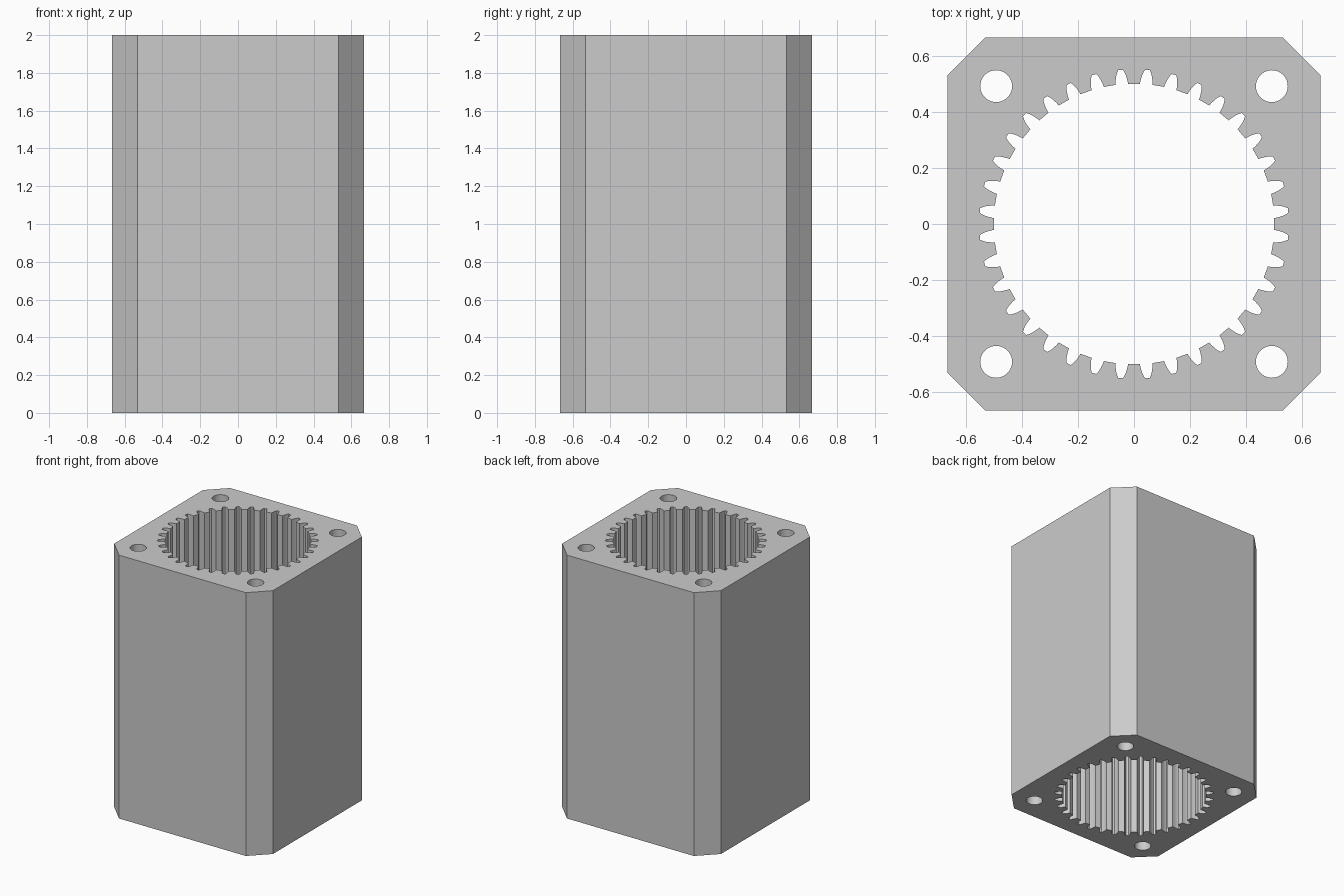
import bpy, bmesh
from math import sin, cos, radians, tau

cube = bpy.data.objects.get("Cube")
if cube:
    bpy.data.objects.remove(cube, do_unlink=True)

HEIGHT, HALF, FLAT = 2.0, 0.667, 0.533
GROOVES = 36
HOLE_POS, HOLE_RADIUS, HOLE_SIDES = 0.493, 0.057, 40


def polar(radius, angle):
    return radius * cos(angle), radius * sin(angle)


def circle(cx, cy, radius, sides):
    ring = [polar(radius, tau * i / sides) for i in range(sides)]
    return [(cx + x, cy + y) for x, y in ring]


# Outer outline: square with chamfered corners
outline = [(HALF, -FLAT), (HALF, FLAT), (FLAT, HALF), (-FLAT, HALF),
           (-HALF, FLAT), (-HALF, -FLAT), (-FLAT, -HALF), (FLAT, -HALF)]

# One internal gear groove: radius and half angle, from mouth to root
flank = [(0.502, 2.6), (0.515, 2.35), (0.53, 1.95), (0.543, 1.45), (0.553, 0.85)]
groove = [(r, -a) for r, a in flank] + [(r, a) for r, a in reversed(flank)]
step = 360 / GROOVES
gear = [polar(r, radians((k + 0.5) * step + a))
        for k in range(GROOVES) for r, a in groove]

# Four corner bolt holes
holes = [circle(sx * HOLE_POS, sy * HOLE_POS, HOLE_RADIUS, HOLE_SIDES)
         for sx in (-1, 1) for sy in (-1, 1)]

# Fill the flat section and extrude it into the housing
bm = bmesh.new()
for loop in [outline, gear] + holes:
    verts = [bm.verts.new((x, y, 0)) for x, y in loop]
    for i, v in enumerate(verts):
        bm.edges.new((verts[i - 1], v))
bmesh.ops.triangle_fill(bm, use_beauty=True, use_dissolve=False, edges=bm.edges[:])
result = bmesh.ops.extrude_face_region(bm, geom=bm.faces[:])
top = [g for g in result["geom"] if isinstance(g, bmesh.types.BMVert)]
bmesh.ops.translate(bm, verts=top, vec=(0, 0, HEIGHT))
bmesh.ops.recalc_face_normals(bm, faces=bm.faces[:])

mesh = bpy.data.meshes.new("ring_gear_housing")
bm.to_mesh(mesh)
bm.free()
housing = bpy.data.objects.new("ring_gear_housing", mesh)
bpy.context.collection.objects.link(housing)

# Plain grey material
grey = bpy.data.materials.new("plain_grey")
colour = (0.6, 0.6, 0.6, 1)
grey.use_nodes = True
grey.diffuse_color = colour
grey.node_tree.nodes["Principled BSDF"].inputs["Base Color"].default_value = colour
mesh.materials.append(grey)

# Smooth the hole walls, keep all corners sharp
bpy.context.view_layer.objects.active = housing
housing.select_set(True)
bpy.ops.object.shade_smooth_by_angle(angle=radians(12))
